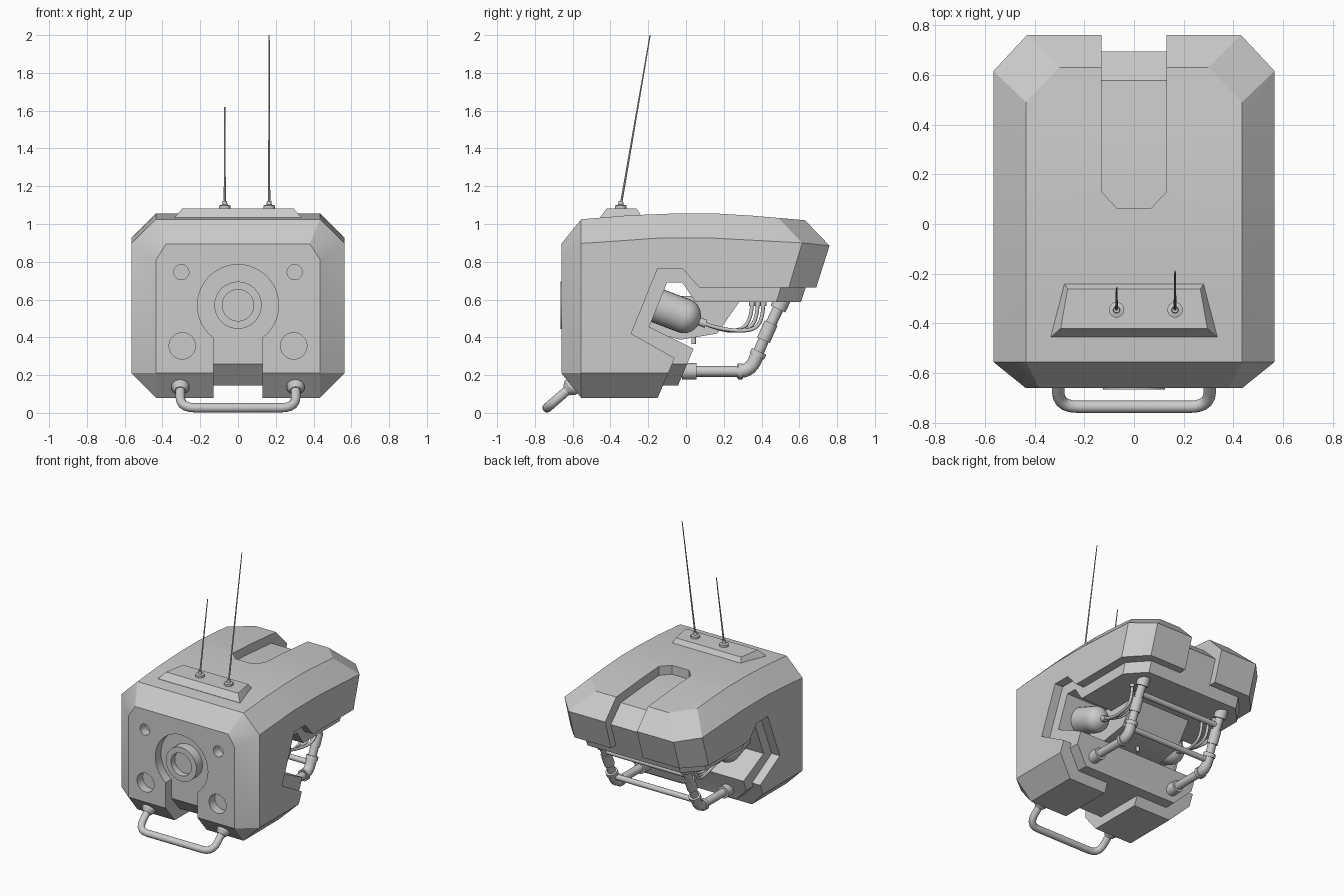
import bpy, bmesh, math
from mathutils import Vector

if "Cube" in bpy.data.objects:
    bpy.data.objects.remove(bpy.data.objects["Cube"])


def finish(name, bm, angle=30):
    bmesh.ops.recalc_face_normals(bm, faces=bm.faces)
    me = bpy.data.meshes.new(name)
    bm.to_mesh(me)
    bm.free()
    ob = bpy.data.objects.new(name, me)
    bpy.context.collection.objects.link(ob)
    shade(ob, angle)
    return ob


def shade(ob, angle):
    bpy.ops.object.select_all(action='DESELECT')
    ob.select_set(True)
    bpy.context.view_layer.objects.active = ob
    bpy.ops.object.shade_smooth_by_angle(angle=math.radians(angle))


def convex(name, pts):
    bm = bmesh.new()
    for p in pts:
        bm.verts.new(p)
    r = bmesh.ops.convex_hull(bm, input=bm.verts)
    junk = {g for g in r['geom_interior'] + r['geom_unused'] if isinstance(g, bmesh.types.BMVert)}
    bmesh.ops.delete(bm, geom=list(junk), context='VERTS')
    bmesh.ops.dissolve_limit(bm, angle_limit=math.radians(1), verts=bm.verts, edges=bm.edges)
    return finish(name, bm, 20)


def prism(name, outline, axis, lo, hi):
    put = {'x': lambda a, b, t: (t, a, b), 'y': lambda a, b, t: (a, t, b), 'z': lambda a, b, t: (a, b, t)}[axis]
    bm = bmesh.new()
    f = bm.faces.new([bm.verts.new(put(a, b, lo)) for a, b in outline])
    r = bmesh.ops.extrude_face_region(bm, geom=[f])
    bmesh.ops.translate(bm, vec=put(0, 0, hi - lo), verts=[v for v in r['geom'] if isinstance(v, bmesh.types.BMVert)])
    return finish(name, bm)


def lathe(name, profile, origin, direction, n=24):
    bm = bmesh.new()
    vs = [bm.verts.new((r, 0, h)) for r, h in profile]
    es = [bm.edges.new(p) for p in zip(vs, vs[1:])]
    bmesh.ops.spin(bm, geom=vs + es, axis=(0, 0, 1), cent=(0, 0, 0), angle=math.tau, steps=n)
    bmesh.ops.remove_doubles(bm, verts=bm.verts, dist=1e-5)
    ob = finish(name, bm)
    ob.location = origin
    ob.rotation_mode = 'QUATERNION'
    ob.rotation_quaternion = Vector(direction).to_track_quat('Z', 'Y')
    return ob


def rod(name, a, b, r, r2=None, n=20):
    d = Vector(b) - Vector(a)
    return lathe(name, [(0, 0), (r, 0), (r2 or r, d.length), (0, d.length)], a, d, n)


def tube(name, pts, r, fillet=0.0, spline=False):
    # round pipe along a path, corners filleted or the whole path smoothed
    P = [Vector(p) for p in pts]
    path = [P[0]]
    for a, b, c in zip(P, P[1:], P[2:]):
        s, e = b + (a - b).normalized() * fillet, b + (c - b).normalized() * fillet
        path += [s.lerp(b, t / 5).lerp(b.lerp(e, t / 5), t / 5) for t in range(6)] if fillet else [b]
    path.append(P[-1])
    cu = bpy.data.curves.new(name, 'CURVE')
    cu.dimensions, cu.bevel_depth, cu.bevel_resolution, cu.use_fill_caps = '3D', r, 4, True
    sp = cu.splines.new('NURBS' if spline else 'POLY')
    sp.points.add(len(path) - 1)
    for q, p in zip(sp.points, path):
        q.co = (*p, 1)
    if spline:
        sp.use_endpoint_u, sp.order_u, sp.resolution_u = True, 4, 6
    ob = bpy.data.objects.new(name, cu)
    bpy.context.collection.objects.link(ob)
    return ob


def cut(ob, cutters):
    for c in cutters:
        m = ob.modifiers.new('cut', 'BOOLEAN')
        m.operation, m.solver, m.object = 'DIFFERENCE', 'EXACT', c
        bpy.context.view_layer.objects.active = ob
        bpy.ops.object.modifier_apply(modifier=m.name)
        bpy.data.objects.remove(c)
    shade(ob, 20)


def body(name, d):
    # chamfered hull, shrunk by d for the inner layer
    half = [(0.435, -0.66, 0.21), (0.435, -0.66, 0.81), (0.38, -0.66, 0.895),
            (0.435, -0.555, 0.08), (0.565, -0.555, 0.21),
            (0.30, 0.63, 1.02), (0.43, 0.76, 0.885), (0.43, 0.637, 0.5), (0.565, 0.495, 0.5),
            (0.435, 0.3, 0.08), (0.565, 0.3, 0.21)]
    half += [(0.435, y, z) for y, z in [(-0.555, 1.025), (-0.3, 1.046), (-0.05, 1.056),
                                        (0.15, 1.056), (0.35, 1.044), (0.49, 1.032)]]
    half += [(0.565, y, z) for y, z in [(-0.555, 0.897), (-0.15, 0.925), (0.15, 0.925), (0.615, 0.90)]]
    k = [1 - d / h for h in (0.565, 0.71, 0.4875)]
    return convex(name, [(s * x * k[0], 0.05 + (y - 0.05) * k[1], 0.5675 + (z - 0.5675) * k[2])
                         for x, y, z in half for s in (-1, 1)])


# outer shell with side openings, top slot, keyhole recess and lamp holes
shell = body('outer_shell', 0)
cutters = [
    prism('side_cut', [(0.95, 0.665), (0.07, 0.665), (-0.02, 0.765), (-0.15, 0.765), (-0.29, 0.42),
                       (-0.06, 0.29), (-0.15, 0.08), (-0.22, -0.1), (0.95, -0.1)], 'x', -1, 1),
    prism('slot_cut', [(-0.13, 0.95), (-0.13, 0.13), (-0.07, 0.065), (0.07, 0.065),
                       (0.13, 0.13), (0.13, 0.95)], 'z', 0.5, 1.3),
    prism('neck_cut', [(-0.13, -0.2), (0.13, -0.2), (0.13, 0.45), (-0.13, 0.45)], 'y', -0.9, 0.1),
    rod('eye_cut', (0, -0.9, 0.57), (0, -0.5, 0.57), 0.215, n=48)]
for s in (-1, 1):
    cutters += [rod('hole_cut', (s * x, -0.9, z), (s * x, -0.5, z), r, n=28)
                for x, z, r in [(0.30, 0.745, 0.04), (0.295, 0.355, 0.07)]]
cut(shell, cutters)

# inner layer showing in every recess
inner = body('inner_body', 0.066)
cut(inner, [prism('inner_cut', [(0.95, 0.588), (0.05, 0.588), (-0.02, 0.69), (-0.10, 0.69), (-0.195, 0.455),
                                (0.04, 0.34), (-0.04, 0.15), (-0.08, -0.1), (0.95, -0.1)], 'x', -1, 1)])

# central core block with drain valve
prism('core_block', [(-0.3, 0.62), (0.305, 0.62), (0.165, 0.42), (-0.03, 0.387), (-0.25, 0.45)], 'x', -0.24, 0.24)
rod('drain_valve', (0, 0.04, 0.42), (0, 0.04, 0.365), 0.012)

# front lens ring
lathe('lens_ring', [(0, 0), (0.125, 0), (0.125, 0.09), (0.083, 0.09), (0.083, 0.045), (0, 0.045)],
      (0, -0.575, 0.57), (0, -1, 0), 40)

# antenna plinth and antennas
convex('antenna_base', [(s * x, y, z) for s in (-1, 1) for x, y, z in
                        [(0.335, -0.455, 1.02), (0.335, -0.455, 1.035), (0.28, -0.24, 1.02), (0.28, -0.24, 1.048),
                         (0.295, -0.42, 1.082), (0.267, -0.262, 1.082)]])
for x, y, z in [(-0.07, -0.255, 1.62), (0.165, -0.19, 2.0)]:
    lathe('antenna_socket', [(0, 0), (0.031, 0), (0.031, 0.018), (0.014, 0.022), (0.012, 0.042), (0, 0.042)],
          (x, -0.345, 1.08), (0, 0, 1))
    rod('antenna', (x, -0.345, 1.1), (x, y, z), 0.006, 0.003, 8)

# front handle
tube('front_handle', [(-0.305, -0.57, 0.17), (-0.305, -0.735, 0.027), (0.305, -0.735, 0.027),
                      (0.305, -0.57, 0.17)], 0.025, 0.08)

for s in (-1, 1):
    # handle collars
    lathe('handle_collar', [(0, 0), (0.047, 0), (0.047, 0.035), (0.03, 0.06), (0, 0.06)],
          (s * 0.305, -0.585, 0.155), (0, -0.77, -0.66))
    # rear frame struts with fittings
    X = s * 0.34
    P = [Vector((X, y, z)) for y, z in [(-0.06, 0.22), (0.34, 0.22), (0.43, 0.43), (0.525, 0.63)]]
    tube('frame_strut', P, 0.029, 0.07)
    tube('frame_elbow', [(X, 0.27, 0.22), (X, 0.34, 0.22), (X, 0.385, 0.325)], 0.036, 0.06)
    for a, b, r in [((0.275, 0.22), (0.3, 0.22), 0.042), ((0.375, 0.30), (0.387, 0.325), 0.042),
                    ((-0.02, 0.22), (0.055, 0.22), 0.044), ((0.41, 0.385), (0.45, 0.475), 0.037),
                    ((0.487, 0.55), (0.52, 0.62), 0.043)]:
        rod('frame_collar', (X, *a), (X, *b), r)
    # gas tank
    lathe('tank', [(0, 0), (0.092, 0)] + [(0.092 * math.cos(t * math.pi / 16), 0.26 + 0.085 * math.sin(t * math.pi / 16))
                                        for t in range(8)] + [(0, 0.345)],
          (s * 0.33, -0.25, 0.605), (0, 0.935, -0.355), 28)
    rod('tank_nozzle', (s * 0.33, 0.055, 0.49), (s * 0.33, 0.105, 0.471), 0.022)
    # hoses and their sockets
    for i in range(3):
        x, y = s * (0.30 + 0.03 * i), 0.35 + 0.03 * i
        tube('hose', [(s * (0.32 + 0.01 * i), 0.09, 0.475), (s * 0.33, 0.17, 0.445), (x, 0.25 + 0.04 * i, 0.42),
                      (x, y, 0.46), (x, y, 0.6)], 0.010, spline=True)
        rod('hose_socket', (x, y, 0.565), (x, y, 0.6), 0.016)

# frame crossbars
for y, z in [(0.365, 0.28), (0.465, 0.505)]:
    rod('frame_crossbar', (-0.34, y, z), (0.34, y, z), 0.02)
